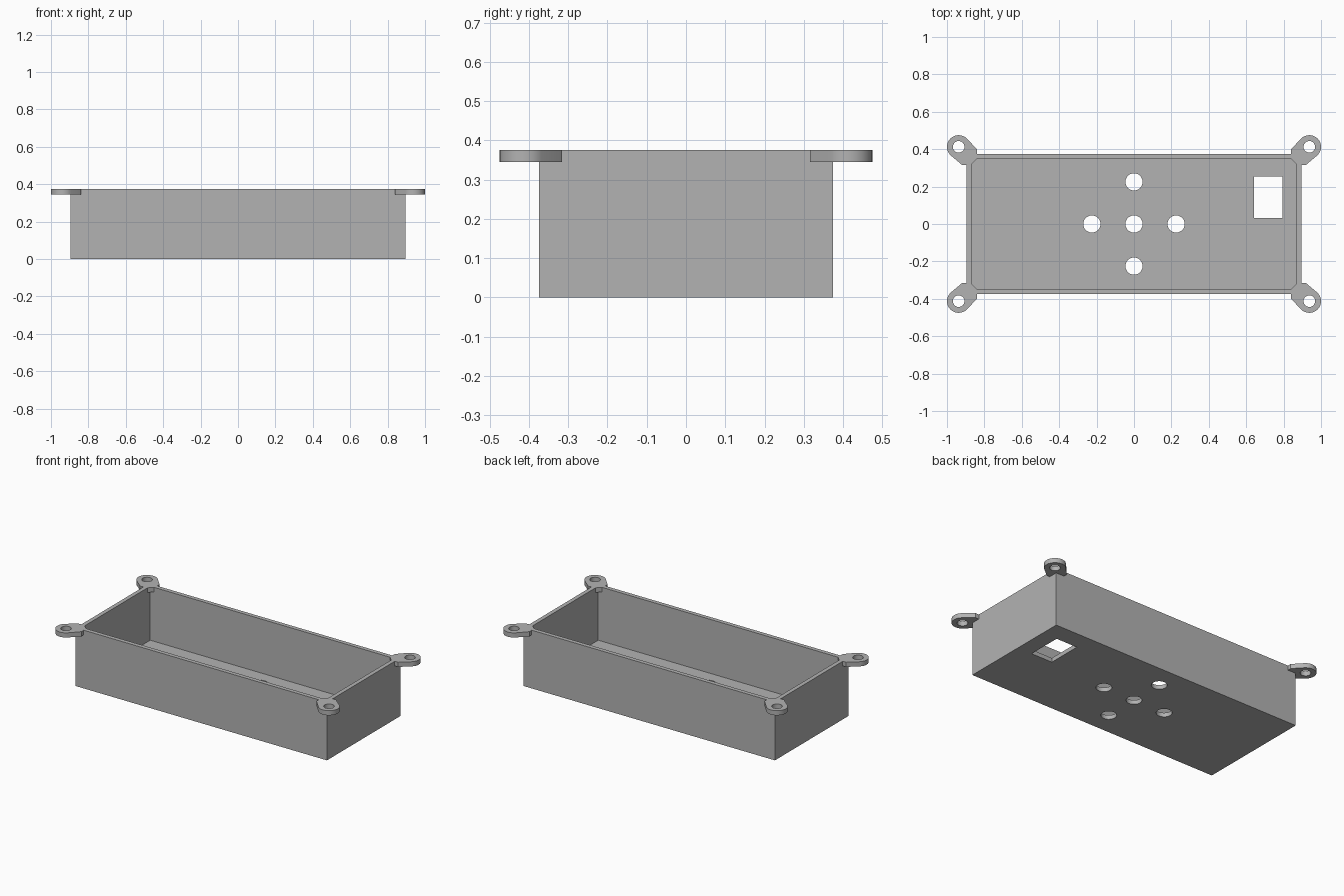
import bpy, bmesh
from math import sin, cos, pi
from mathutils import Matrix

if "Cube" in bpy.data.objects:
    bpy.data.objects.remove(bpy.data.objects["Cube"], do_unlink=True)

HALF_X, HALF_Y, HEIGHT = 0.896, 0.374, 0.375
WALL = 0.027
TAB_Z = 0.345

grey = bpy.data.materials.new("plain grey")
grey.use_nodes = True
COLOUR = (0.45, 0.45, 0.45, 1)
grey.diffuse_color = COLOUR
grey.node_tree.nodes["Principled BSDF"].inputs["Base Color"].default_value = COLOUR


def add_object(name, bm):
    bmesh.ops.recalc_face_normals(bm, faces=bm.faces)
    mesh = bpy.data.meshes.new(name)
    bm.to_mesh(mesh)
    bm.free()
    mesh.materials.append(grey)
    ob = bpy.data.objects.new(name, mesh)
    bpy.context.collection.objects.link(ob)
    return ob


def block(name, x0, x1, y0, y1, z0, z1):
    bm = bmesh.new()
    place = Matrix.Translation(((x0 + x1) / 2, (y0 + y1) / 2, (z0 + z1) / 2))
    size = Matrix.Diagonal((x1 - x0, y1 - y0, z1 - z0, 1))
    bmesh.ops.create_cube(bm, size=1, matrix=place @ size)
    return add_object(name, bm)


def drill(name, x, y, radius, z0, z1):
    bm = bmesh.new()
    bmesh.ops.create_cone(bm, cap_ends=True, segments=32, radius1=radius, radius2=radius,
                          depth=z1 - z0, matrix=Matrix.Translation((x, y, (z0 + z1) / 2)))
    return add_object(name, bm)


def mounting_tab(name, sx, sy):
    # rounded outer end joined to an eight-sided end on the box corner
    bm = bmesh.new()
    for cx, cy, sides, turn in ((0.9375, 0.4125, 32, 0), (HALF_X, HALF_Y, 8, pi / 8)):
        for i in range(sides):
            a = 2 * pi * i / sides + turn
            for z in (TAB_Z, HEIGHT):
                bm.verts.new((sx * (cx + 0.0625 * cos(a)), sy * (cy + 0.0625 * sin(a)), z))
    hull = bmesh.ops.convex_hull(bm, input=bm.verts)
    loose = [v for v in bm.verts if not v.link_faces]
    bmesh.ops.delete(bm, geom=loose, context='VERTS')
    bmesh.ops.dissolve_limit(bm, angle_limit=0.01, verts=bm.verts, edges=bm.edges)
    return add_object(name, bm)


def combine(target, tool, operation):
    mod = target.modifiers.new(operation.lower(), 'BOOLEAN')
    mod.operation, mod.solver, mod.object = operation, 'EXACT', tool
    bpy.context.view_layer.objects.active = target
    bpy.ops.object.modifier_apply(modifier=mod.name)
    bpy.data.objects.remove(tool, do_unlink=True)


# Open box with thin walls and floor
case = block("open_case", -HALF_X, HALF_X, -HALF_Y, HALF_Y, 0, HEIGHT)
ix, iy = HALF_X - WALL, HALF_Y - WALL
combine(case, block("cavity", -ix, ix, -iy, iy, WALL, HEIGHT + 0.1), 'DIFFERENCE')

# Corner mounting tabs with screw holes
for sx in (-1, 1):
    for sy in (-1, 1):
        combine(case, mounting_tab("mounting_tab", sx, sy), 'UNION')
        combine(case, drill("screw_hole", sx * 0.9375, sy * 0.4125, 0.031, 0.3, 0.42), 'DIFFERENCE')

# Button holes in a cross, and a rectangular window in the floor
STEP = 0.225
for x, y in ((0, 0), (STEP, 0), (-STEP, 0), (0, STEP), (0, -STEP)):
    combine(case, drill("button_hole", x, y, 0.046, -0.1, 0.1), 'DIFFERENCE')
combine(case, block("window", 0.642, 0.793, 0.032, 0.255, -0.1, 0.1), 'DIFFERENCE')

# Smooth the round parts, keep the corners crisp
bpy.ops.object.select_all(action='DESELECT')
case.select_set(True)
bpy.context.view_layer.objects.active = case
bpy.ops.object.shade_smooth_by_angle(angle=pi / 6)
